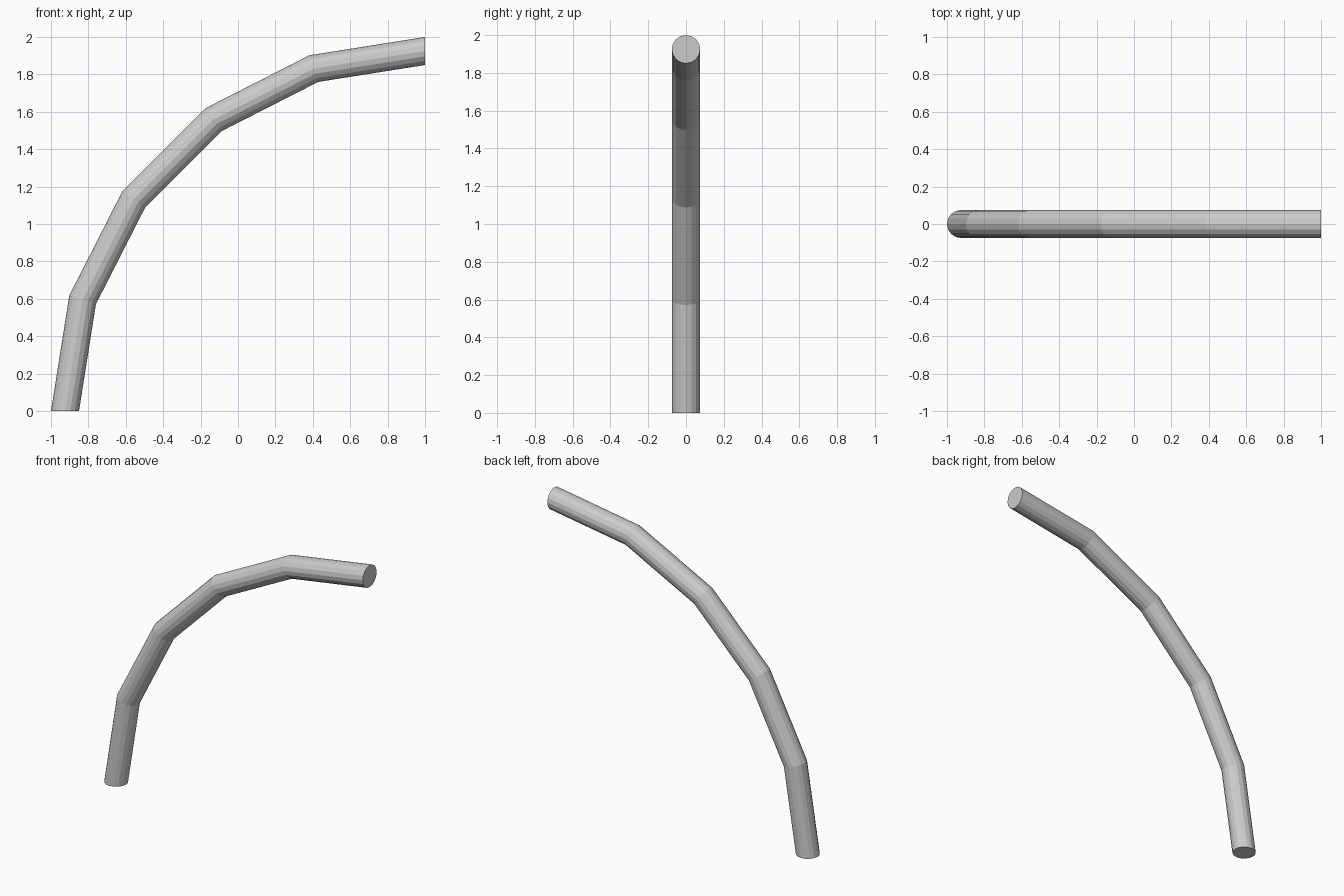
import bpy, bmesh
from math import pi

if "Cube" in bpy.data.objects:
    bpy.data.objects.remove(bpy.data.objects["Cube"])

SIDES, SEGMENTS = 16, 5
TUBE_RADIUS, BEND_RADIUS = 0.075, 1.925

# Curved pipe: a round profile swept a quarter turn about a y axis at x = 1
bm = bmesh.new()
bmesh.ops.create_circle(bm, cap_ends=True, segments=SIDES, radius=TUBE_RADIUS)
bmesh.ops.translate(bm, verts=bm.verts, vec=(1 - BEND_RADIUS, 0, 0))
start_edges = bm.edges[:]
swept = bmesh.ops.spin(bm, geom=start_edges, cent=(1, 0, 0), axis=(0, 1, 0),
                       angle=pi / 2, steps=SEGMENTS)

# Flat cap on the far end
end_edges = [e for e in swept["geom_last"] if isinstance(e, bmesh.types.BMEdge)]
bmesh.ops.contextual_create(bm, geom=end_edges)
bmesh.ops.recalc_face_normals(bm, faces=bm.faces)

mesh = bpy.data.meshes.new("curved_pipe")
bm.to_mesh(mesh)
bm.free()
pipe = bpy.data.objects.new("curved_pipe", mesh)
bpy.context.collection.objects.link(pipe)
